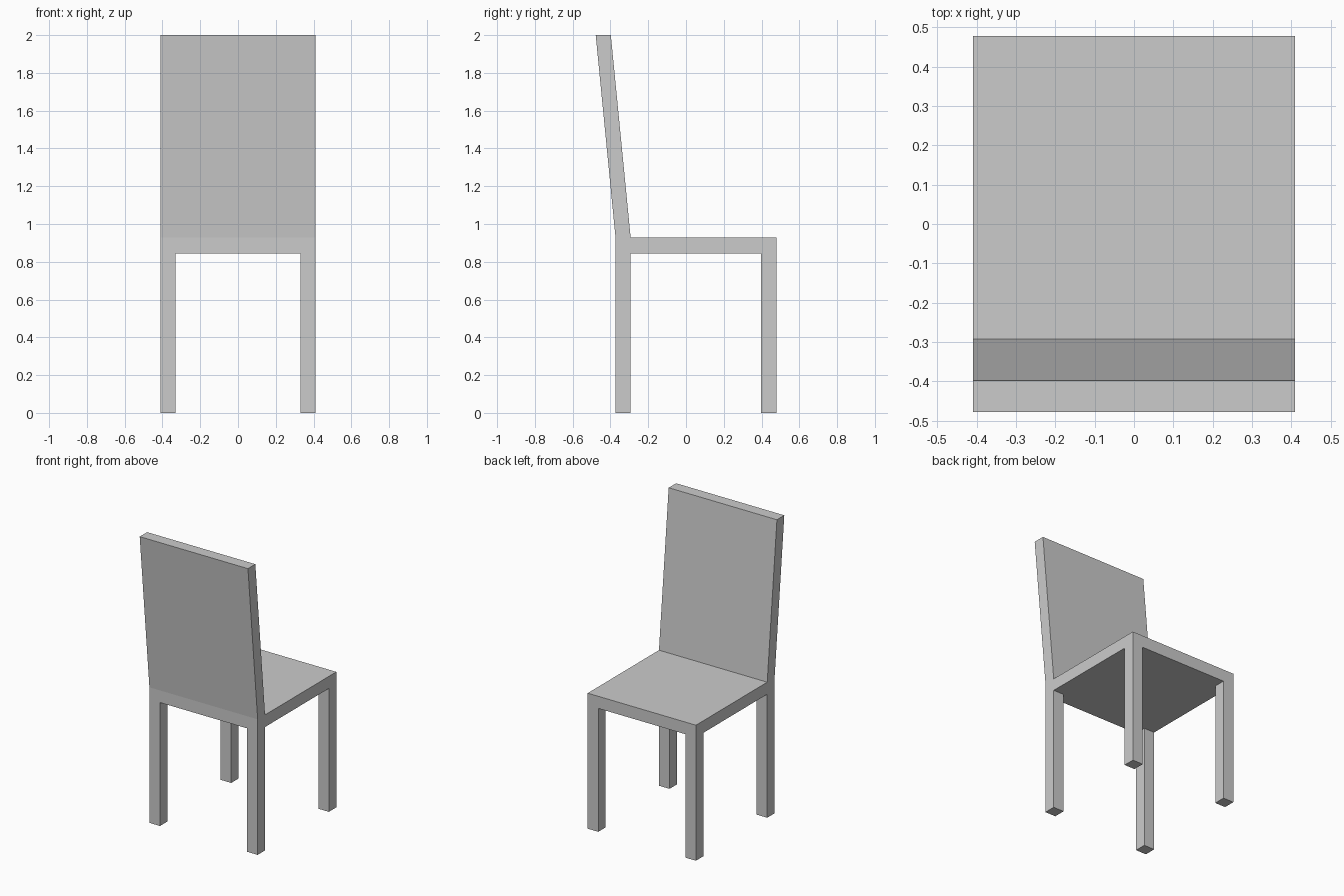
import bpy
import bmesh

if "Cube" in bpy.data.objects:
    bpy.data.objects.remove(bpy.data.objects["Cube"])

W = 0.41              # half width
T = 0.08              # leg and backrest thickness
FRONT, REAR = 0.478, -0.373
TOP_REAR = -0.478     # rear edge of the leaning backrest top
SEAT_LOW, SEAT_TOP, HEIGHT = 0.845, 0.928, 2.0


def prism(name, profile, x0, x1):
    """Extrude a closed (y, z) profile from x0 to x1."""
    bm = bmesh.new()
    face = bm.faces.new([bm.verts.new((x0, y, z)) for y, z in profile])
    ext = bmesh.ops.extrude_face_region(bm, geom=[face])
    verts = [g for g in ext["geom"] if isinstance(g, bmesh.types.BMVert)]
    bmesh.ops.translate(bm, verts=verts, vec=(x1 - x0, 0, 0))
    bmesh.ops.recalc_face_normals(bm, faces=bm.faces)
    mesh = bpy.data.meshes.new(name)
    bm.to_mesh(mesh)
    bm.free()
    obj = bpy.data.objects.new(name, mesh)
    bpy.context.collection.objects.link(obj)
    return obj


def rect(y0, y1, z0, z1):
    return [(y0, z0), (y1, z0), (y1, z1), (y0, z1)]


# Seat slab
prism("seat", rect(REAR, FRONT, SEAT_LOW, SEAT_TOP), -W, W)

# Leaning backrest panel
prism("backrest", [(REAR, SEAT_TOP), (REAR + T, SEAT_TOP),
                   (TOP_REAR + T, HEIGHT), (TOP_REAR, HEIGHT)], -W, W)

# Leg pairs, mirrored across x
for name, y in (("backrest_legs", REAR), ("seat_edge_legs", FRONT - T)):
    leg = prism(name, rect(y, y + T, 0, SEAT_LOW), W - T, W)
    leg.modifiers.new("mirror", 'MIRROR').use_axis = (True, False, False)
